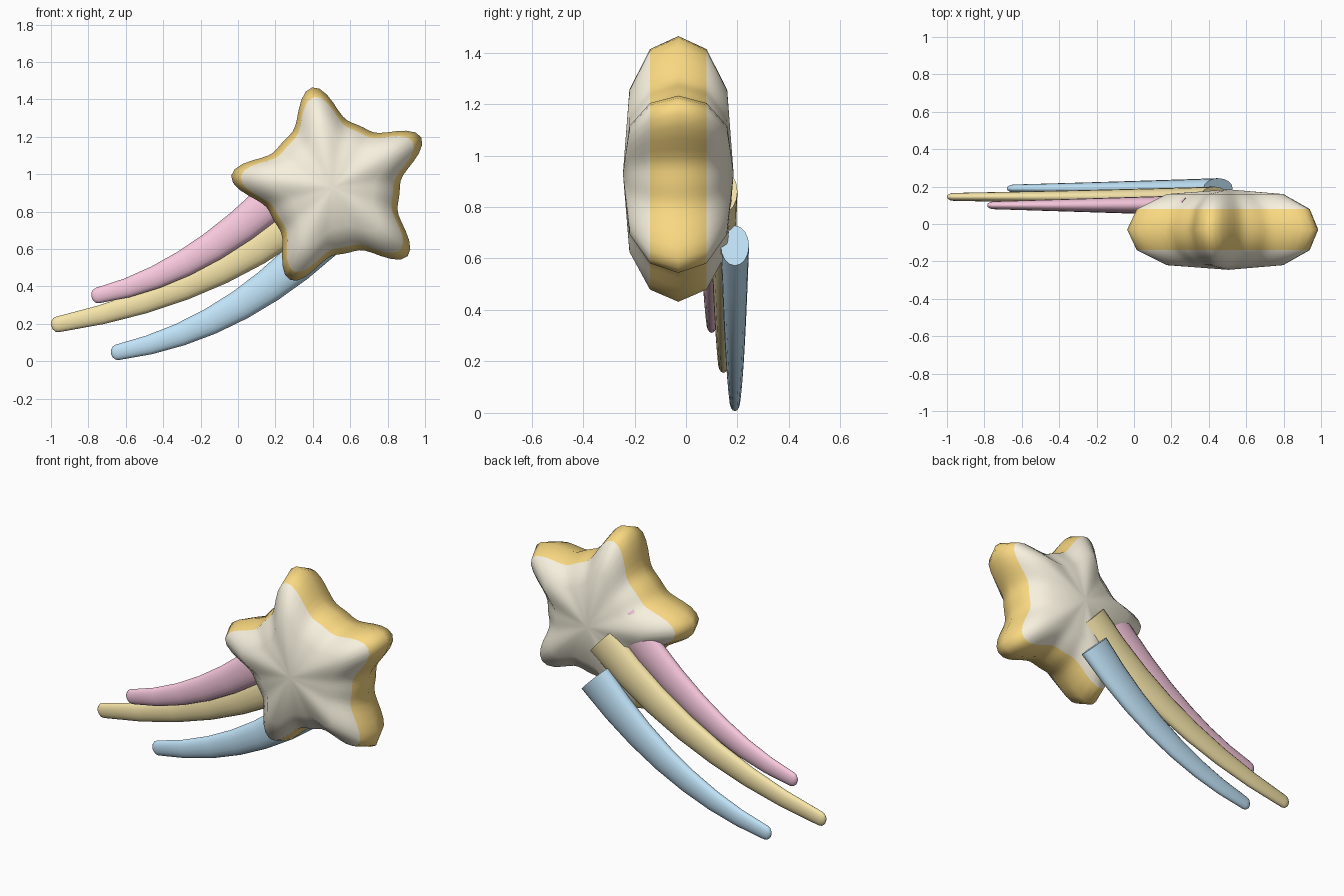
import bpy, bmesh, math
from mathutils import Vector

if "Cube" in bpy.data.objects:
    bpy.data.objects.remove(bpy.data.objects["Cube"])


def material(name, rgb):
    m = bpy.data.materials.new(name)
    m.diffuse_color = (*rgb, 1)
    m.use_nodes = True
    m.node_tree.nodes["Principled BSDF"].inputs["Base Color"].default_value = m.diffuse_color
    return m


def finish(bm, name, mats, angle):
    bmesh.ops.recalc_face_normals(bm, faces=bm.faces)
    me = bpy.data.meshes.new(name)
    bm.to_mesh(me)
    bm.free()
    ob = bpy.data.objects.new(name, me)
    bpy.context.collection.objects.link(ob)
    for m in mats:
        me.materials.append(m)
    bpy.ops.object.select_all(action='DESELECT')
    ob.select_set(True)
    bpy.context.view_layer.objects.active = ob
    bpy.ops.object.shade_smooth_by_angle(angle=math.radians(angle))
    return ob


def bridge(bm, a, b, mat=0):
    n = len(a)
    for i in range(n):
        f = bm.faces.new((a[i], a[(i + 1) % n], b[(i + 1) % n], b[i]))
        f.material_index = mat


def fan(bm, ring, pole, mat=0):
    for i in range(len(ring)):
        f = bm.faces.new((ring[i], ring[(i + 1) % len(ring)], pole))
        f.material_index = mat


# Puffy star: rounded five-point outline, scaled in rings toward front and back
CX, CY, CZ, TURN, N = 0.505, -0.03, 0.93, math.radians(101.5), 90
outline = []
for i in range(N):
    a = 2 * math.pi * i / N
    r = 0.36 + 0.185 * ((1 + math.cos(5 * a)) / 2) ** 2.4
    outline.append((r * math.cos(a + TURN), r * math.sin(a + TURN)))

bm = bmesh.new()
rings = []
for y, s in [(-0.19, 0.61), (-0.11, 0.905), (0, 1), (0.11, 0.905), (0.19, 0.61)]:
    rings.append([bm.verts.new((CX + s * x, CY + y, CZ + s * z)) for x, z in outline])
for k in range(4):
    bridge(bm, rings[k], rings[k + 1], 1 if k in (1, 2) else 0)
fan(bm, rings[0], bm.verts.new((CX, CY - 0.215, CZ)))
fan(bm, rings[-1], bm.verts.new((CX, CY + 0.215, CZ)))
finish(bm, "star", [material("cream", (0.93, 0.88, 0.73)),
                    material("orange", (0.95, 0.69, 0.22))], 60)


# Trailing streamers: tapered oval tubes along a curve, flat start and domed tip
def streamer(name, rgb, y, p0, p1, p2, w0=0.11, w1=0.042, segs=7, sides=16):
    p0, p1, p2 = Vector(p0), Vector(p1), Vector(p2)
    stations = []
    for k in range(segs + 1):
        t = k / segs
        c = p0 * (1 - t) ** 2 + p1 * 2 * t * (1 - t) + p2 * t * t
        d = ((p1 - p0) * (1 - t) + (p2 - p1) * t).normalized()
        stations.append((c, d, w0 + (w1 - w0) * t))
    c, d, w = stations[-1]
    for a in (30, 60):
        a = math.radians(a)
        stations.append((c + d * 0.035 * math.sin(a), d, w * math.cos(a)))
    bm = bmesh.new()
    rings = []
    for q, d, w in stations:
        ring = []
        for i in range(sides):
            a = 2 * math.pi * i / sides
            u = w * math.cos(a)
            ring.append(bm.verts.new((q.x - d.y * u, y + 0.5 * w * math.sin(a), q.y + d.x * u)))
        rings.append(ring)
    for a, b in zip(rings, rings[1:]):
        bridge(bm, a, b)
    bm.faces.new(rings[0])
    tip = c + d * 0.035
    fan(bm, rings[-1], bm.verts.new((tip.x, y, tip.y)))
    finish(bm, name, [material(name + "_color", rgb)], 50)


streamer("pink_streamer", (0.94, 0.58, 0.73), 0.10, (0.33, 1.0), (-0.21, 0.46), (-0.75, 0.352))
streamer("yellow_streamer", (0.92, 0.78, 0.40), 0.145, (0.43, 0.86), (-0.12, 0.355), (-0.965, 0.197))
streamer("blue_streamer", (0.53, 0.77, 0.94), 0.19, (0.45, 0.65), (-0.04, 0.16), (-0.645, 0.048))
